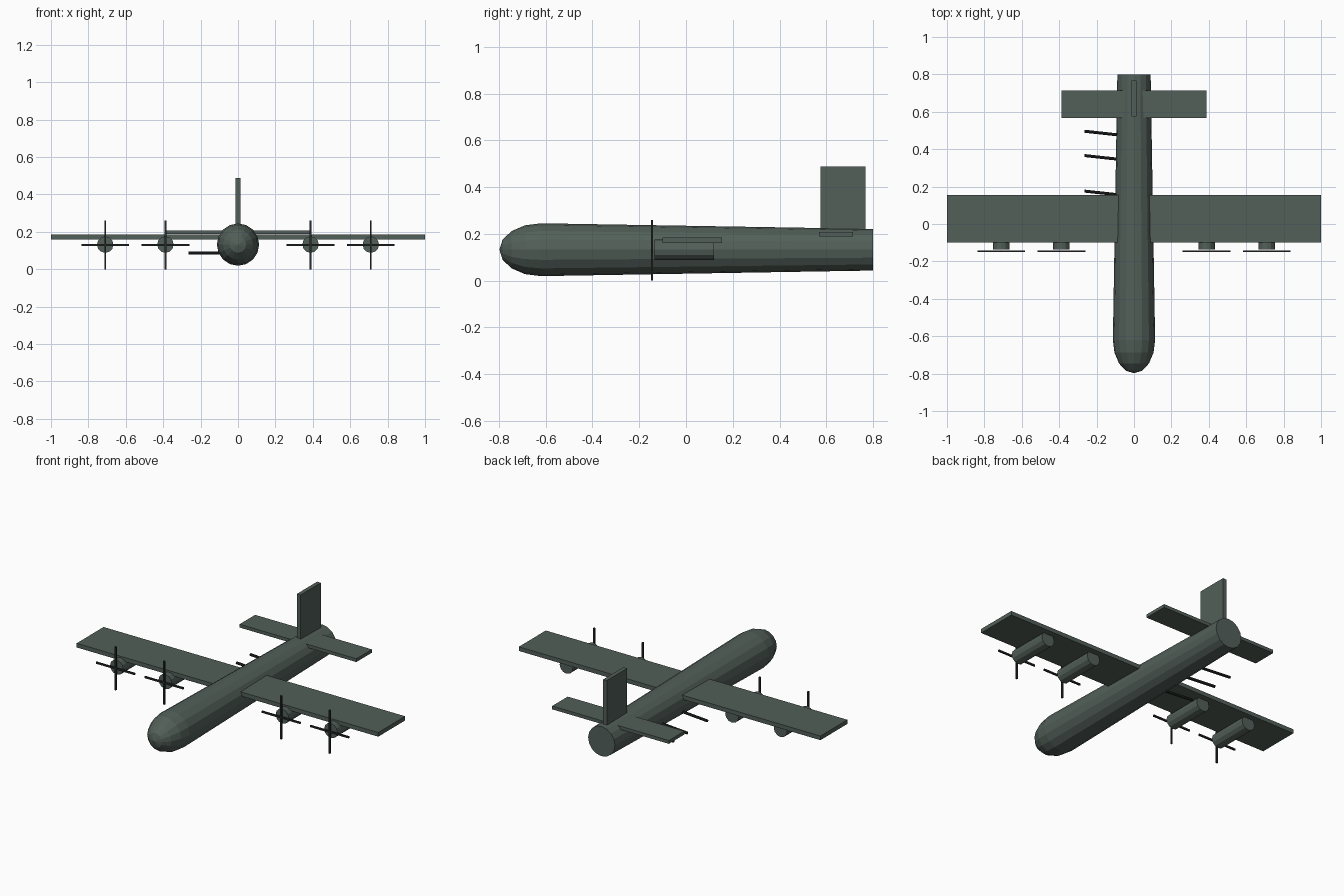
import bpy
from math import pi, atan2, hypot

if "Cube" in bpy.data.objects:
    bpy.data.objects.remove(bpy.data.objects["Cube"])

AXIS_Z = 0.132


def material(name, rgb):
    m = bpy.data.materials.new(name)
    m.diffuse_color = (*rgb, 1)
    m.use_nodes = True
    m.node_tree.nodes["Principled BSDF"].inputs["Base Color"].default_value = m.diffuse_color
    return m


GREEN = material("grey_green_paint", (0.085, 0.115, 0.1))
DARK = material("dark_metal", (0.02, 0.024, 0.022))


def finish(name, mat):
    ob = bpy.context.object
    ob.name = name
    ob.data.materials.append(mat)
    return ob


def box(name, x, y, z, mat=GREEN):
    """Box spanning the given (min, max) ranges."""
    bpy.ops.mesh.primitive_cube_add(size=1, location=[sum(r) / 2 for r in (x, y, z)])
    ob = finish(name, mat)
    ob.scale = [r[1] - r[0] for r in (x, y, z)]
    bpy.ops.object.transform_apply(location=False, rotation=False)
    return ob


def tube(name, y0, y1, r0, r1, x, z, sides, mat=GREEN):
    """Round body running front to back."""
    bpy.ops.mesh.primitive_cone_add(vertices=sides, radius1=r0, radius2=r1, depth=y1 - y0,
                                    location=(x, (y0 + y1) / 2, z), rotation=(-pi / 2, 0, 0))
    return finish(name, mat)


# Fuselage and rounded nose
tube("fuselage", -0.62, 0.80, 0.113, 0.089, 0, AXIS_Z, 16)
bpy.ops.mesh.primitive_uv_sphere_add(segments=16, ring_count=8, radius=1,
                                     location=(0, -0.62, AXIS_Z), rotation=(-pi / 2, 0, 0))
finish("nose", GREEN).scale = (0.113, 0.113, 0.178)

# Wing, tailplane and fin
box("wing", (-1, 1), (-0.10, 0.155), (0.16, 0.185))
box("tailplane", (-0.387, 0.387), (0.568, 0.715), (0.188, 0.208))
box("fin", (-0.0125, 0.0125), (0.575, 0.767), (0.18, 0.487))

# Four engines, each with a crossed propeller
for side in (-1, 1):
    for pos, dist in (("inner", 0.388), ("outer", 0.71)):
        x = side * dist
        tag = f"{'left' if side < 0 else 'right'}_{pos}"
        tube(f"engine_{tag}", -0.135, 0.12, 0.044, 0.044, x, 0.132, 12)
        for blade, hx, hz in (("level", 0.128, 0.005), ("upright", 0.005, 0.13)):
            box(f"propeller_{blade}_{tag}", (x - hx, x + hx), (-0.15, -0.141),
                (0.13 - hz, 0.13 + hz), DARK)

# Three side guns angled slightly backwards
for i, y in enumerate((0.167, 0.357, 0.487)):
    dx, dy = -0.22, 0.024
    bpy.ops.mesh.primitive_cylinder_add(vertices=8, radius=0.008, depth=hypot(dx, dy),
                                        location=(-0.155, y - 0.003, 0.087),
                                        rotation=(0, pi / 2, atan2(dy, dx)))
    finish(f"side_gun_{i + 1}", DARK)
